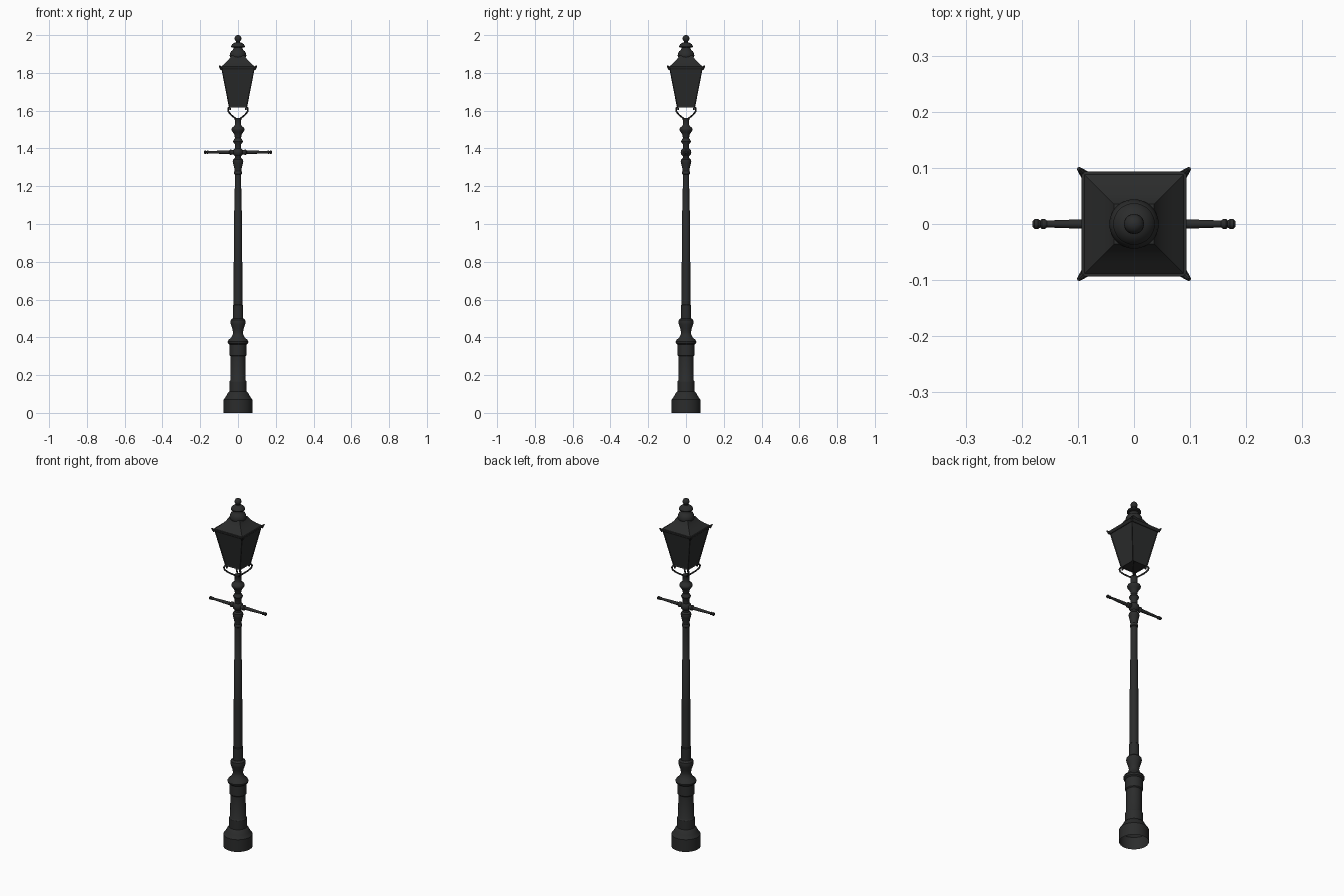
import bpy, bmesh, math
from mathutils import Matrix, Vector

if "Cube" in bpy.data.objects:
    bpy.data.objects.remove(bpy.data.objects["Cube"])

iron = bpy.data.materials.new("black_iron")
iron.diffuse_color = (0.024, 0.025, 0.025, 1)
iron.use_nodes = True
iron.node_tree.nodes["Principled BSDF"].inputs["Base Color"].default_value = iron.diffuse_color


def finish(name, bm, angle=35):
    bmesh.ops.recalc_face_normals(bm, faces=bm.faces)
    me = bpy.data.meshes.new(name)
    bm.to_mesh(me)
    bm.free()
    me.materials.append(iron)
    ob = bpy.data.objects.new(name, me)
    bpy.context.collection.objects.link(ob)
    bpy.ops.object.select_all(action='DESELECT')
    ob.select_set(True)
    bpy.context.view_layer.objects.active = ob
    bpy.ops.object.shade_smooth_by_angle(angle=math.radians(angle))
    return ob


def lathe(profile, segs=32, turn=0.0, matrix=None, cap=(False, True)):
    """Revolve (radius, height) pairs; four segments give square lofts."""
    bm = bmesh.new()
    rings = []
    for r, z in profile:
        rings.append([bm.verts.new((r * math.cos(turn + 2 * math.pi * i / segs),
                                    r * math.sin(turn + 2 * math.pi * i / segs), z))
                      for i in range(segs)])
    for a, b in zip(rings, rings[1:]):
        for i in range(segs):
            j = (i + 1) % segs
            bm.faces.new((a[i], a[j], b[j], b[i]))
    if cap[0]:
        bm.faces.new(rings[0][::-1])
    if cap[1]:
        bm.faces.new(rings[-1])
    if matrix:
        bm.transform(matrix)
    return bm


def square(profile, cap=(True, True)):
    return lathe([(h * math.sqrt(2), z) for h, z in profile], 4, math.pi / 4, cap=cap)


def ball(name, r, loc):
    bm = bmesh.new()
    bmesh.ops.create_uvsphere(bm, u_segments=20, v_segments=12, radius=r,
                              matrix=Matrix.Translation(loc))
    return finish(name, bm, 60)


# pedestal, open underneath
finish("pedestal", lathe([
    (0.076, 0), (0.076, 0.07), (0.071, 0.077), (0.062, 0.09), (0.053, 0.108),
    (0.046, 0.113), (0.046, 0.165), (0.041, 0.172), (0.040, 0.30), (0.045, 0.305),
    (0.045, 0.362), (0.053, 0.368), (0.055, 0.377), (0.050, 0.387), (0.036, 0.398),
    (0.028, 0.415), (0.026, 0.425), (0.030, 0.445), (0.038, 0.468), (0.040, 0.48),
    (0.038, 0.492), (0.029, 0.50)]))

# tapering shaft in two lengths
finish("shaft", lathe([
    (0.027, 0.495), (0.026, 0.57), (0.0235, 0.573), (0.0225, 0.8), (0.0205, 1.07),
    (0.0175, 1.075), (0.017, 1.265)]))

# turned neck mouldings
finish("neck", lathe([
    (0.017, 1.262), (0.021, 1.266), (0.021, 1.275), (0.018, 1.28), (0.020, 1.298),
    (0.026, 1.322), (0.028, 1.333), (0.026, 1.342), (0.017, 1.350), (0.017, 1.36),
    (0.025, 1.368), (0.028, 1.38), (0.025, 1.392), (0.017, 1.40), (0.017, 1.422),
    (0.024, 1.432), (0.026, 1.438), (0.022, 1.446), (0.016, 1.455), (0.019, 1.472),
    (0.027, 1.486), (0.034, 1.496), (0.035, 1.503), (0.031, 1.511), (0.020, 1.518),
    (0.017, 1.525), (0.017, 1.55), (0.019, 1.554), (0.019, 1.56)]))

# ladder rest: one tapered arm each side
for side, tag in ((1, "right"), (-1, "left")):
    m = Matrix.Translation((0, 0, 1.38)) @ Matrix.Rotation(side * math.pi / 2, 4, 'Y')
    finish("ladder_arm_" + tag, lathe([
        (0.013, 0.0), (0.013, 0.034), (0.015, 0.037), (0.015, 0.042), (0.009, 0.047),
        (0.0085, 0.09), (0.0062, 0.155), (0.009, 0.159), (0.009, 0.164), (0.006, 0.167),
        (0.009, 0.171), (0.009, 0.177), (0.005, 0.181)], 16, matrix=m))

# lantern body with inset panes and floor
bm = square([(0.048, 1.617), (0.0885, 1.825)])
bm.faces.ensure_lookup_table()
panes = [f for f in bm.faces if f.normal.z < 0.9]
bmesh.ops.recalc_face_normals(bm, faces=bm.faces)
panes = [f for f in bm.faces if f.normal.z < 0.9]
bmesh.ops.inset_individual(bm, faces=panes, thickness=0.006, depth=-0.003)
finish("lantern_body", bm, 15)

# eaves and roof
finish("lantern_roof", square([
    (0.088, 1.818), (0.094, 1.828), (0.094, 1.833), (0.088, 1.834), (0.068, 1.851),
    (0.052, 1.867), (0.042, 1.88), (0.036, 1.892)]), 15)

# ventilator stack and finial
finish("ventilator", lathe([
    (0.036, 1.875), (0.043, 1.886), (0.044, 1.892), (0.042, 1.903), (0.037, 1.914),
    (0.028, 1.921), (0.025, 1.926), (0.025, 1.934), (0.036, 1.936), (0.037, 1.941),
    (0.032, 1.951), (0.022, 1.958), (0.010, 1.962), (0.008, 1.97)]))
ball("finial_ball", 0.018, (0, 0, 1.982))


def tube(name, points, radius, angle):
    """Smooth round bar through (distance, height) points in an upright plane."""
    cu = bpy.data.curves.new(name, 'CURVE')
    cu.dimensions = '3D'
    cu.bevel_depth = radius
    cu.bevel_resolution = 2
    cu.use_fill_caps = True
    cu.resolution_u = 6
    sp = cu.splines.new('BEZIER')
    sp.bezier_points.add(len(points) - 1)
    for p, (d, z) in zip(sp.bezier_points, points):
        p.co = Vector((d * math.cos(angle), d * math.sin(angle), z))
        p.handle_left_type = p.handle_right_type = 'AUTO'
    cu.materials.append(iron)
    ob = bpy.data.objects.new(name, cu)
    bpy.context.collection.objects.link(ob)
    bpy.ops.object.select_all(action='DESELECT')
    ob.select_set(True)
    bpy.context.view_layer.objects.active = ob
    bpy.ops.object.convert(target='MESH')
    bpy.ops.object.shade_smooth_by_angle(angle=math.radians(50))


# scrolled brackets and roof ears on the four diagonals
for k in range(4):
    a = math.pi / 4 + k * math.pi / 2
    tube(f"bracket_{k}", [(0.012, 1.556), (0.035, 1.568), (0.058, 1.583), (0.073, 1.601),
                          (0.070, 1.615), (0.059, 1.612), (0.060, 1.603)], 0.0045, a)
    m = (Matrix.Rotation(a, 4, 'Z') @ Matrix.Translation((0.124, 0, 1.821))
         @ Matrix.Rotation(math.radians(42), 4, 'Y'))
    finish(f"roof_ear_{k}", lathe([(0.008, 0), (0.006, 0.012), (0.0035, 0.023)], 8, matrix=m,
                                  cap=(True, True)))
